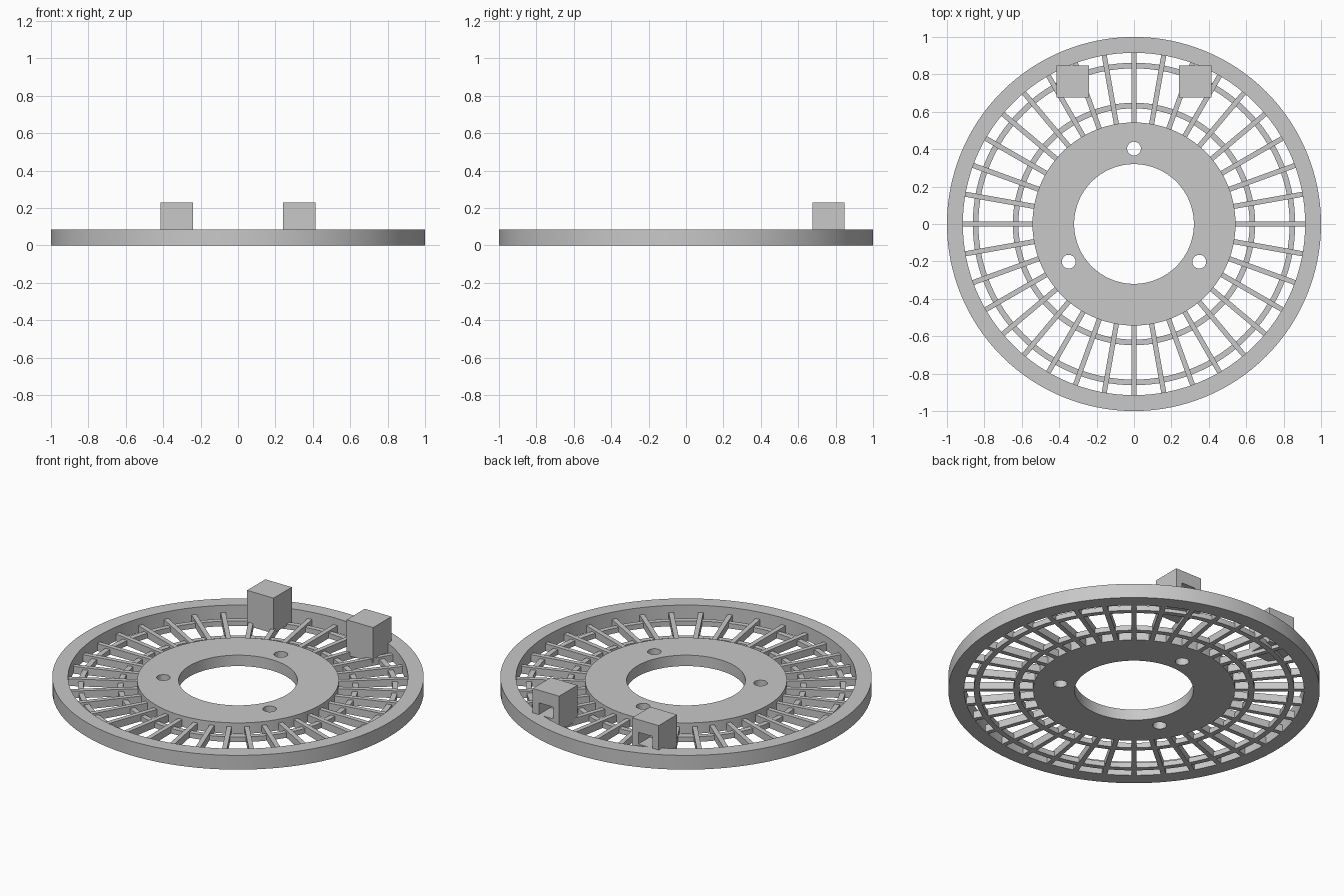
import bpy, bmesh, math
from mathutils import Matrix

if "Cube" in bpy.data.objects:
    bpy.data.objects.remove(bpy.data.objects["Cube"], do_unlink=True)

SEGMENTS = 128
SPOKES = 36

grey = bpy.data.materials.new("plain grey")
grey.use_nodes = True
colour = (0.58, 0.58, 0.58, 1)
grey.diffuse_color = colour
grey.node_tree.nodes["Principled BSDF"].inputs["Base Color"].default_value = colour


def finish(name, bm):
    bmesh.ops.recalc_face_normals(bm, faces=bm.faces)
    mesh = bpy.data.meshes.new(name)
    bm.to_mesh(mesh)
    bm.free()
    mesh.materials.append(grey)
    obj = bpy.data.objects.new(name, mesh)
    bpy.context.collection.objects.link(obj)
    return obj


def smooth(obj):
    bpy.ops.object.select_all(action='DESELECT')
    obj.select_set(True)
    bpy.context.view_layer.objects.active = obj
    bpy.ops.object.shade_smooth_by_angle(angle=math.radians(30))


def ring(name, inner, outer, top):
    """Flat ring standing on the ground, turned from a rectangular section."""
    bm = bmesh.new()
    section = [(inner, 0), (outer, 0), (outer, top), (inner, top)]
    loops = []
    for i in range(SEGMENTS):
        a = math.tau * i / SEGMENTS
        loops.append([bm.verts.new((r * math.cos(a), r * math.sin(a), z)) for r, z in section])
    for i in range(SEGMENTS):
        p, q = loops[i], loops[(i + 1) % SEGMENTS]
        for k in range(4):
            n = (k + 1) % 4
            bm.faces.new((p[k], p[n], q[n], q[k]))
    obj = finish(name, bm)
    smooth(obj)
    return obj


def add_box(bm, x0, x1, y0, y1, z0, z1, turn=0):
    place = Matrix.Translation(((x0 + x1) / 2, (y0 + y1) / 2, (z0 + z1) / 2))
    size = Matrix.Diagonal((x1 - x0, y1 - y0, z1 - z0, 1))
    bmesh.ops.create_cube(bm, size=1, matrix=Matrix.Rotation(turn, 4, 'Z') @ place @ size)


def cut(obj, cutter):
    cutter.hide_render = True
    mod = obj.modifiers.new("cut", 'BOOLEAN')
    mod.operation = 'DIFFERENCE'
    mod.solver = 'EXACT'
    mod.object = cutter
    bpy.context.view_layer.objects.active = obj
    bpy.ops.object.modifier_apply(modifier=mod.name)
    bpy.data.objects.remove(cutter, do_unlink=True)


# Rim, hub and the two thin support rings
ring("rim", 0.915, 1.0, 0.085)
hub = ring("hub", 0.32, 0.543, 0.065)
ring("inner_support_ring", 0.618, 0.648, 0.03)
ring("outer_support_ring", 0.832, 0.862, 0.03)

# Three bolt holes through the hub
bm = bmesh.new()
for k in range(3):
    a = math.radians(90 + 120 * k)
    spot = Matrix.Translation((0.403 * math.cos(a), 0.403 * math.sin(a), 0.03))
    bmesh.ops.create_cone(bm, cap_ends=True, segments=32, radius1=0.037, radius2=0.037,
                          depth=0.2, matrix=spot)
cut(hub, finish("bolt_hole_cutter", bm))
smooth(hub)

# Radial spokes
bm = bmesh.new()
for k in range(SPOKES):
    add_box(bm, 0.535, 0.92, -0.0135, 0.0135, 0, 0.043, math.tau * k / SPOKES)
finish("spokes", bm)

# Two mounting blocks with a blind slot in the back face
for side, x in (("left", 0.327), ("right", -0.327)):
    bm = bmesh.new()
    add_box(bm, x - 0.087, x + 0.087, 0.677, 0.848, 0.02, 0.23)
    block = finish(side + "_block", bm)
    bm = bmesh.new()
    add_box(bm, x - 0.047, x + 0.047, 0.74, 0.9, 0.085, 0.155)
    cut(block, finish("slot_cutter", bm))
